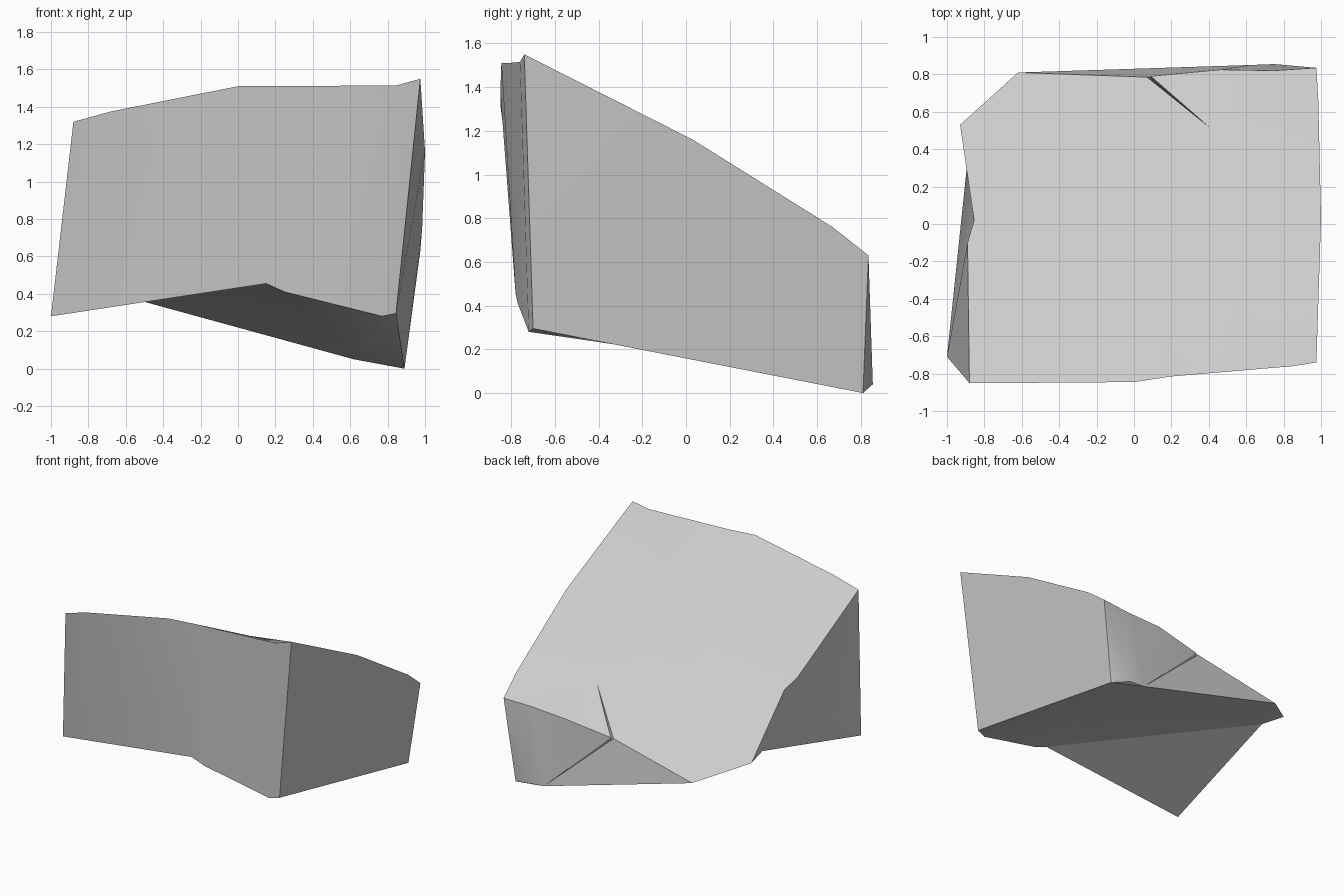
import bpy
import bmesh
import math
from mathutils import Vector

default_cube = bpy.data.objects.get("Cube")
if default_cube:
    bpy.data.objects.remove(default_cube, do_unlink=True)

bm = bmesh.new()


def face(*points):
    """Add one face; coincident corners are welded at the end."""
    bm.faces.new([bm.verts.new(p) for p in points])


def fan(hub, rim):
    """Triangles from a hub to every edge of a polyline."""
    for start, end in zip(rim, rim[1:]):
        face(hub, start, end)


def strip(upper, lower):
    """Bridge two polylines with triangles, taking the shorter diagonal."""
    i, j = 0, 0
    while i < len(upper) - 1 or j < len(lower) - 1:
        step_upper = step_lower = math.inf
        if i < len(upper) - 1:
            step_upper = (Vector(upper[i + 1]) - Vector(lower[j])).length
        if j < len(lower) - 1:
            step_lower = (Vector(upper[i]) - Vector(lower[j + 1])).length
        if step_upper <= step_lower:
            face(upper[i], upper[i + 1], lower[j])
            i += 1
        else:
            face(upper[i], lower[j + 1], lower[j])
            j += 1


# Rim of the sloping top, one polyline per side
front_rim = [(-.88, -.85, 1.32), (-.68, -.85, 1.375), (0, -.845, 1.51),
             (.2, -.815, 1.51), (.85, -.76, 1.515), (.975, -.74, 1.55)]
right_rim = [front_rim[-1], (1, .03, 1.16), (.985, .67, .76), (.975, .835, .63)]
back_rim = [right_rim[-1], (.75, .82, .62), (.46, .825, .605), (.09, .79, .545)]
left_rim = [(-.93, .53, .52), (-.855, .02, .87), (-.89, -.1, .94), front_rim[0]]
back_left = (-.62, .81, .39)

# Narrow crack that cuts into the top from the back edge
crack_right = back_rim[-1]
crack_left = (.07, .785, .54)
crack_floor = (.1, .765, .48)
crack_tip = (.4, .52, .786)

# Lower edges
wing_tip = (-1, -.71, .28)
wing_root = (-.89, .34, .53)
front_base = [(.15, -.78, .455), (.25, -.77, .41), (.77, -.72, .28), (.845, -.7, .295)]
back_base = [(.89, .81, 0), (.75, .855, .04), (.62, .85, .05)]

# Top, slightly domed
crown = (.1, 0, 1.08)
shoulder = right_rim[1]
fan(crack_tip, right_rim[1:] + back_rim[1:])
fan(crown, [shoulder] + front_rim[::-1] + left_rim[::-1][1:]
    + [back_left, crack_left, crack_tip, shoulder])
fan(crack_floor, [crack_right, crack_tip, crack_left])

# Front, right and back walls
strip(front_rim, [wing_tip] + front_base)
strip(right_rim, [front_base[-1], back_base[0]])
strip(back_rim + [crack_floor, crack_left, back_left], back_base)

# Left wall and the underside of the overhanging wing
fan(wing_tip, left_rim[:0:-1] + [wing_root, front_base[0]])
face(left_rim[0], left_rim[1], wing_root)

# Flat underside
face(*front_base, *back_base, back_left, left_rim[0], wing_root)

bmesh.ops.remove_doubles(bm, verts=bm.verts, dist=.0001)
bmesh.ops.triangulate(bm, faces=[f for f in bm.faces if len(f.verts) > 4])
bmesh.ops.recalc_face_normals(bm, faces=bm.faces)

mesh = bpy.data.meshes.new("boulder")
bm.to_mesh(mesh)
bm.free()
boulder = bpy.data.objects.new("boulder", mesh)
bpy.context.collection.objects.link(boulder)

# Plain pale stone
stone = bpy.data.materials.new("pale_grey_stone")
stone.use_nodes = True
colour = (.6, .6, .6, 1)
stone.diffuse_color = colour
stone.node_tree.nodes["Principled BSDF"].inputs["Base Color"].default_value = colour
mesh.materials.append(stone)

# Soft shading across each broad face, crisp outer edges
bpy.ops.object.select_all(action="DESELECT")
boulder.select_set(True)
bpy.context.view_layer.objects.active = boulder
bpy.ops.object.shade_smooth_by_angle(angle=math.radians(30))
